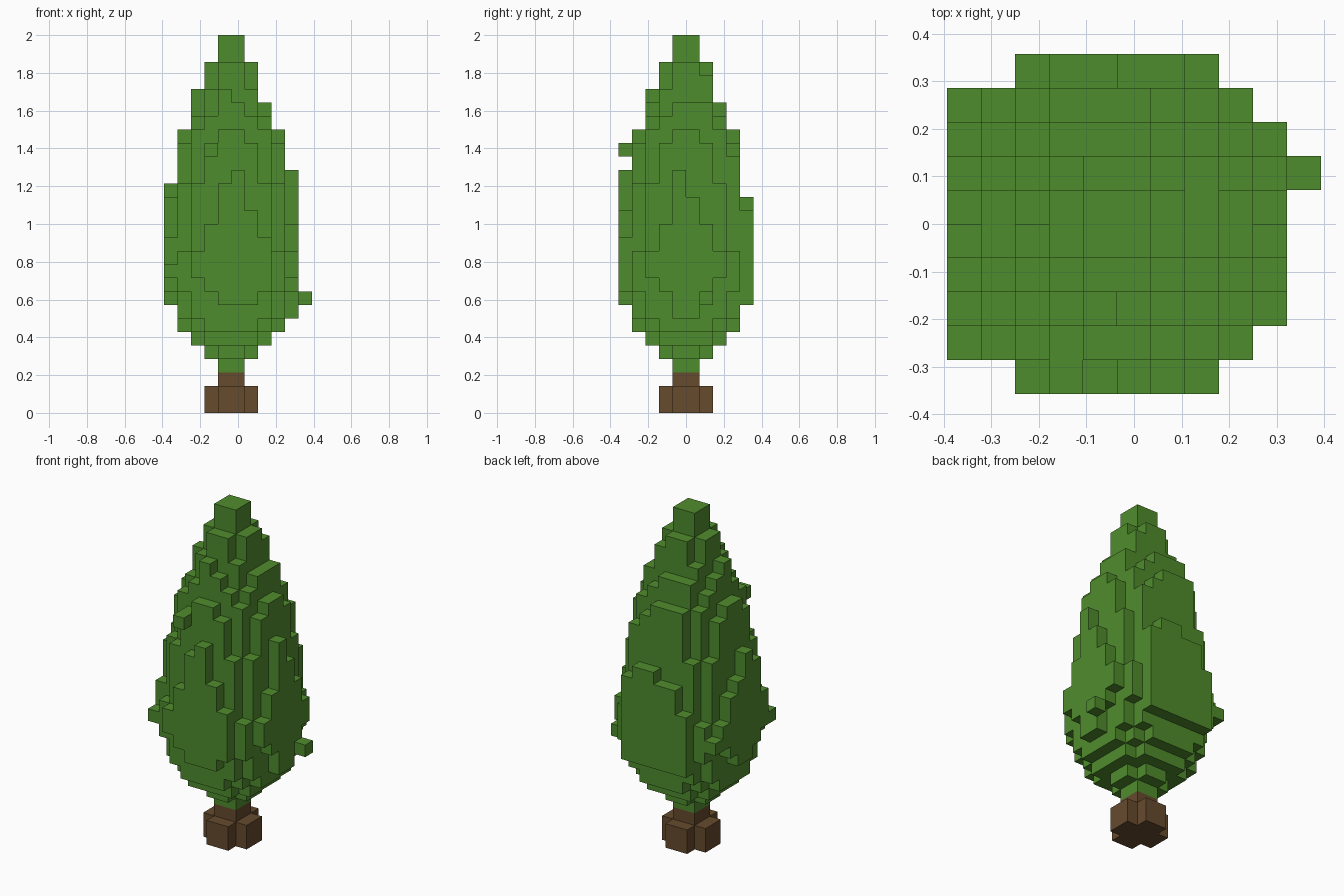
import bpy
import bmesh
from mathutils import Vector

cube = bpy.data.objects.get("Cube")
if cube:
    bpy.data.objects.remove(cube, do_unlink=True)

STEP = 2 / 28                                   # size of one block
ORIGIN = Vector((-5.5 * STEP, -5 * STEP, 0))    # corner of the block grid


def make_material(name, colour):
    mat = bpy.data.materials.new(name)
    mat.use_nodes = True
    mat.diffuse_color = colour
    mat.node_tree.nodes["Principled BSDF"].inputs["Base Color"].default_value = colour
    return mat


def disc(layer, radius_sq):
    """Blocks of one layer whose centres lie within a circle round the axis."""
    return {(i, j, layer) for i in range(11) for j in range(10)
            if (i - 4.5) ** 2 + (j - 4.5) ** 2 <= radius_sq + 0.01}


def column(i, j, low, high):
    """Upright run of blocks."""
    return {(i, j, k) for k in range(low, high + 1)}


def build_blocks(name, cells, mat):
    """Outer skin of a set of blocks as one mesh."""
    bm = bmesh.new()
    for cell in sorted(cells):
        centre = ORIGIN + (Vector(cell) + Vector((0.5, 0.5, 0.5))) * STEP
        for axis in range(3):
            for sign in (-1, 1):
                beside = list(cell)
                beside[axis] += sign
                if tuple(beside) in cells:
                    continue
                n, u = Vector(), Vector()
                n[axis] = sign
                u[(axis + 1) % 3] = 1
                v = n.cross(u)
                corners = (u + v, v - u, -u - v, u - v)
                bm.faces.new([bm.verts.new(centre + (n + c) * STEP / 2) for c in corners])
    bmesh.ops.remove_doubles(bm, verts=bm.verts, dist=STEP / 100)
    mesh = bpy.data.meshes.new(name)
    bm.to_mesh(mesh)
    bm.free()
    mesh.materials.append(mat)
    obj = bpy.data.objects.new(name, mesh)
    bpy.context.collection.objects.link(obj)


leaf_green = make_material("leaf green", (0.078, 0.262, 0.026, 1))
bark_brown = make_material("bark brown", (0.133, 0.069, 0.027, 1))

# Trunk: cross-shaped foot with a narrow neck
trunk = disc(0, 3) | disc(1, 3) | disc(2, 1)
build_blocks("trunk", trunk, bark_brown)

# Foliage: squared radius of each layer, from the bottom to the tip
profile = [1, 4, 8.5, 14.5, 18.5, 21.5, 25, 27, 26.5, 24, 22.6, 21.5, 21,
           19, 18, 17.9, 14.5, 13, 8.6, 7, 5, 3, 3, 1, 1]
foliage = set()
for layer, radius_sq in enumerate(profile, start=3):
    foliage |= disc(layer, radius_sq)

# Uneven growth on each side: column, row, lowest layer, highest layer
front_growth = [(3, 0, 19, 19), (4, 0, 16, 16), (5, 0, 16, 17), (6, 0, 14, 14),
                (6, 0, 8, 8), (7, 0, 9, 12), (4, 2, 23, 23)]
back_growth = [(2, 9, 8, 12), (3, 9, 8, 14), (6, 9, 8, 15), (7, 9, 8, 14),
               (3, 8, 20, 20), (7, 8, 17, 18), (3, 7, 22, 22), (6, 6, 24, 24)]
left_growth = [(10, 6, 8, 8), (9, 4, 7, 7), (9, 5, 7, 7), (9, 4, 16, 17),
               (7, 6, 22, 22)]
right_growth = [(0, 1, 10, 10), (0, 8, 10, 10), (0, 2, 12, 12), (0, 3, 14, 15),
                (0, 4, 16, 16), (2, 4, 23, 23)]
for run in front_growth + back_growth + left_growth + right_growth:
    foliage |= column(*run)

# Small notches at the back and the right
for run in [(4, 9, 15, 15), (0, 5, 15, 15)]:
    foliage -= column(*run)
build_blocks("foliage", foliage, leaf_green)
